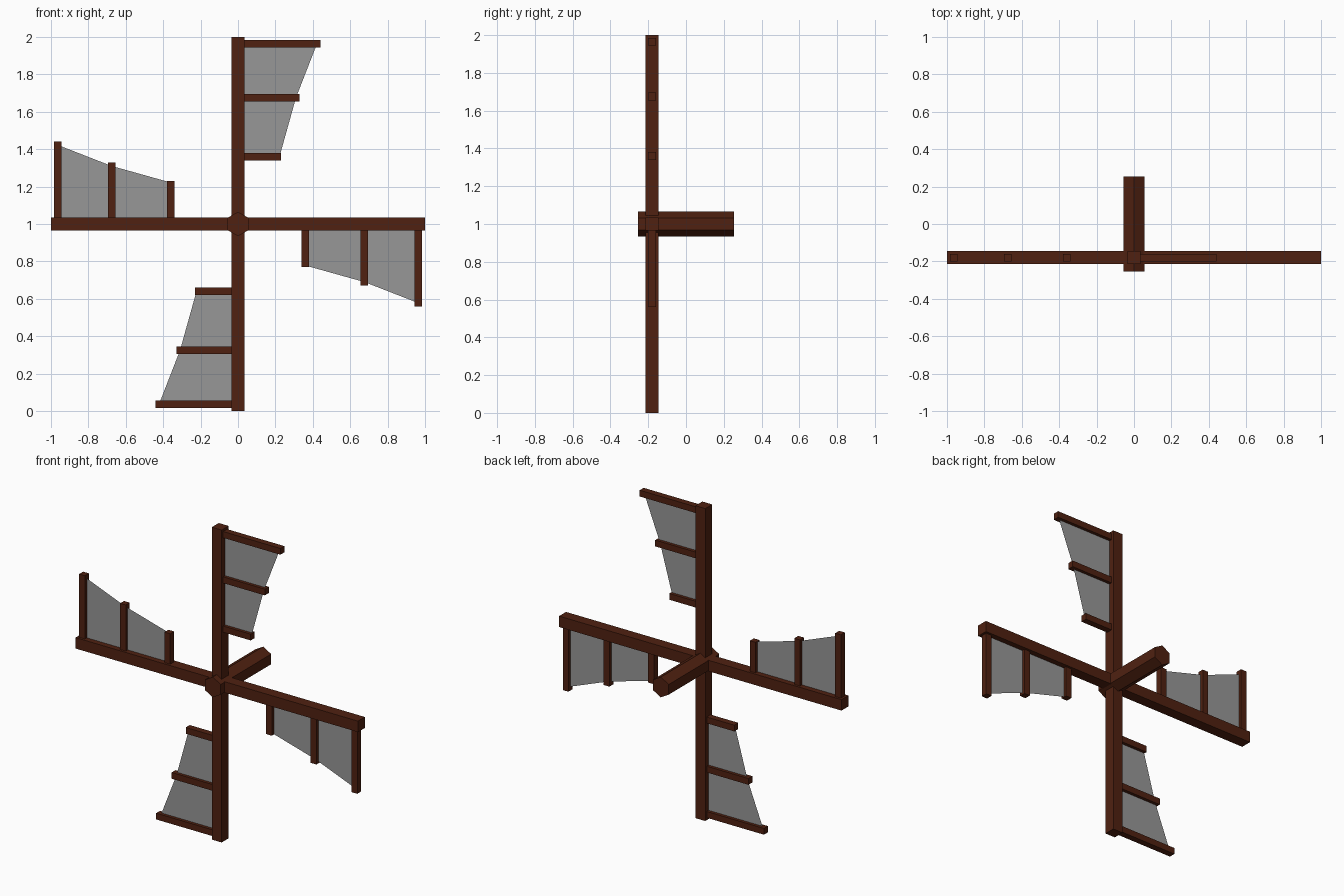
import bpy, math
from mathutils import Matrix, Vector

if "Cube" in bpy.data.objects:
    bpy.data.objects.remove(bpy.data.objects["Cube"])

def material(name, rgb):
    m = bpy.data.materials.new(name)
    m.diffuse_color = (*rgb, 1)
    m.use_nodes = True
    m.node_tree.nodes["Principled BSDF"].inputs["Base Color"].default_value = m.diffuse_color
    return m

wood = material("dark_wood", (0.08, 0.0152, 0.0055))
cloth = material("grey_cloth", (0.31, 0.31, 0.31))

Y = -0.18                      # plane of the sails
HUB = Vector((0, 0, 1))

def make(name, verts, faces, mat, turn=0):
    """Mesh in hub coordinates, turned by quarter turns around the shaft."""
    rot = Matrix.Rotation(-turn * math.pi / 2, 3, 'Y')
    me = bpy.data.meshes.new(name)
    me.from_pydata([rot @ Vector(v) + HUB for v in verts], [], faces)
    me.materials.append(mat)
    ob = bpy.data.objects.new(name, me)
    bpy.context.collection.objects.link(ob)
    return ob

def beam(name, x0, x1, z0, z1, depth, turn=0):
    v = [(x, y, z) for x in (x0, x1) for y in (Y - depth / 2, Y + depth / 2) for z in (z0, z1)]
    f = [(0, 1, 3, 2), (4, 6, 7, 5), (0, 4, 5, 1), (2, 3, 7, 6), (0, 2, 6, 4), (1, 5, 7, 3)]
    return make(name, v, f, wood, turn)

# hexagonal shaft along y
bpy.ops.mesh.primitive_cylinder_add(vertices=6, radius=0.065, depth=0.51,
                                    location=HUB, rotation=(math.pi / 2, 0, 0))
shaft = bpy.context.object
shaft.name = "shaft"
shaft.data.materials.append(wood)

# two crossed spars
beam("vertical_spar", -0.035, 0.035, -1, 1, 0.07)
beam("horizontal_spar", -0.035, 0.035, -1, 1, 0.07, 1)

# crossbars (height, length) and cloth for each of the four arms
bars = [(0.36, 0.23), (0.675, 0.33), (0.965, 0.44)]
edge = [(0.36, 0.222), (0.675, 0.31), (0.965, 0.423)]
for turn in range(4):
    for i, (z, length) in enumerate(bars):
        beam(f"crossbar_{turn}_{i}", 0.03, length, z - 0.02, z + 0.02, 0.04, turn)
    verts = [p for z, x in edge for p in ((0.02, Y, z), (x, Y, z))]
    make(f"sail_cloth_{turn}", verts, [(0, 1, 3, 2), (2, 3, 5, 4)], cloth, turn)
